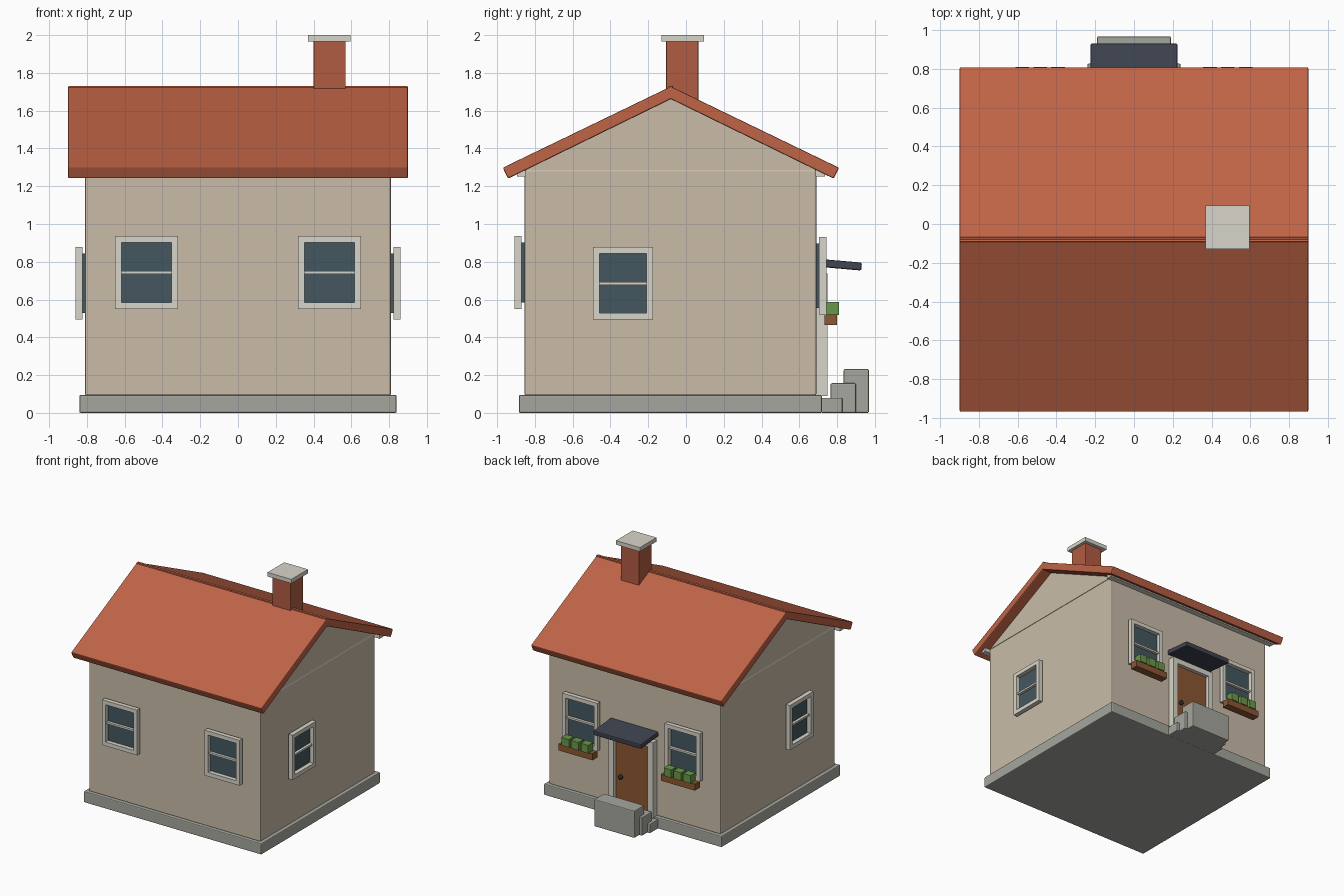
import bpy, bmesh, math
from mathutils import Matrix, Vector

if "Cube" in bpy.data.objects:
    bpy.data.objects.remove(bpy.data.objects["Cube"])


def material(name, r, g, b):
    m = bpy.data.materials.new(name)
    m.diffuse_color = tuple((c / 255) ** 2.2 for c in (r, g, b)) + (1,)
    m.use_nodes = True
    m.node_tree.nodes["Principled BSDF"].inputs["Base Color"].default_value = m.diffuse_color
    return m


PLASTER = material("plaster", 200, 187, 167)
STONE = material("stone", 165, 165, 158)
TILE = material("tile", 190, 100, 72)
BRICK = material("brick", 176, 92, 68)
TRIM = material("trim", 216, 212, 200)
GLASS = material("glass", 70, 88, 96)
WOOD = material("wood", 140, 88, 54)
SLATE = material("slate", 66, 70, 82)
LEAF = material("leaf", 105, 150, 75)
DARK = material("dark_metal", 50, 46, 44)


def finish(name, bm, mat, bevel=0.0, matrix=None):
    bmesh.ops.recalc_face_normals(bm, faces=bm.faces[:])
    if matrix:
        bm.transform(matrix)
    me = bpy.data.meshes.new(name)
    bm.to_mesh(me)
    bm.free()
    me.materials.append(mat)
    ob = bpy.data.objects.new(name, me)
    bpy.context.collection.objects.link(ob)
    if bevel:
        mod = ob.modifiers.new("bevel", "BEVEL")
        mod.width = bevel
        mod.segments = 2
    return ob


def add_box(bm, x, y, z):
    """Add a box given (min, max) pairs."""
    size = Vector((x[1] - x[0], y[1] - y[0], z[1] - z[0]))
    mid = Vector((sum(x) / 2, sum(y) / 2, sum(z) / 2))
    bmesh.ops.create_cube(bm, size=1, matrix=Matrix.Translation(mid) @ Matrix.Diagonal((*size, 1)))


def box(name, x, y, z, mat, bevel=0.0, matrix=None):
    bm = bmesh.new()
    add_box(bm, x, y, z)
    return finish(name, bm, mat, bevel, matrix)


def prism(name, profile, half, mat, bevel=0.0):
    """Extrude a (y, z) profile along x."""
    bm = bmesh.new()
    face = bm.faces.new([bm.verts.new((-half, y, z)) for y, z in profile])
    out = bmesh.ops.extrude_face_region(bm, geom=[face])["geom"]
    bmesh.ops.translate(bm, vec=(2 * half, 0, 0), verts=[v for v in out if isinstance(v, bmesh.types.BMVert)])
    return finish(name, bm, mat, bevel)


def window(name, pos, angle, w, h):
    """Window facing local -y, with its frame standing off the wall in front of the glass."""
    mtx = Matrix.Translation(pos) @ Matrix.Rotation(angle, 4, "Z")
    t, a, b = 0.034, w / 2, h / 2
    bm = bmesh.new()
    depth = (-0.053, -0.015)
    for s in (-1, 1):
        add_box(bm, sorted((s * a, s * (a - t))), depth, (-b, b))
        add_box(bm, (-a + t, a - t), depth, sorted((s * b, s * (b - t))))
    add_box(bm, (-a + t, a - t), (-0.04, -0.015), (-0.008, 0.008))
    finish(name + "_frame", bm, TRIM, 0, mtx)
    box(name + "_glass", (-a + t, a - t), (-0.017, 0.005), (-b + t, b - t), GLASS, 0, mtx)


# Body: plinth, walls and gable
box("plinth", (-0.84, 0.84), (-0.885, 0.72), (0, 0.095), STONE, 0.008)
box("walls", (-0.81, 0.81), (-0.855, 0.69), (0.09, 1.288), PLASTER, 0.01)
prism("gable", [(-0.855, 1.286), (0.69, 1.286), (-0.082, 1.665)], 0.81, PLASTER)

# Roof: two slopes meeting at the ridge, square-cut eaves
RIDGE = -0.08
for side, label in ((-1, "front"), (1, "back")):
    prism(label + "_roof_slope",
          [(RIDGE + side * y, z) for y, z in
           ((-0.012, 1.734), (0.89, 1.298), (0.862, 1.24), (-0.012, 1.667))], 0.9, TILE, 0.007)

# Boards under the eaves
for label, y in (("front", (-0.895, -0.85)), ("back", (0.685, 0.735))):
    box(label + "_eave_board", (-0.86, 0.86), y, (1.252, 1.295), TRIM)

# Chimney
box("chimney", (0.4, 0.57), (-0.105, 0.065), (1.6, 1.97), BRICK, 0.004)
box("chimney_cap", (0.37, 0.595), (-0.13, 0.095), (1.965, 2.0), TRIM)

# Windows on all four sides, with planters at the back
for s, label in ((-1, "left"), (1, "right")):
    window("front_" + label + "_window", (s * 0.484, -0.855, 0.743), 0, 0.333, 0.387)
    window("back_" + label + "_window", (s * 0.484, 0.69, 0.725), math.pi, 0.333, 0.41)
    window(label + "_side_window", (s * 0.807, -0.333, 0.686), s * math.pi / 2, 0.318, 0.382)
    cx = s * 0.484
    box(label + "_planter", (cx - 0.16, cx + 0.16), (0.732, 0.8), (0.464, 0.52), WOOD)
    for i in (-1, 0, 1):
        px = cx + i * 0.092
        box(f"{label}_plant_{i + 2}", (px - 0.035, px + 0.035), (0.743, 0.81), (0.518, 0.587), LEAF)

# Door with frame and knob
box("door", (-0.16, 0.16), (0.685, 0.717), (0.09, 0.69), WOOD)
bm = bmesh.new()
for s in (-1, 1):
    add_box(bm, sorted((s * 0.16, s * 0.21)), (0.685, 0.748), (0.09, 0.69))
add_box(bm, (-0.21, 0.21), (0.685, 0.748), (0.69, 0.737))
finish("door_frame", bm, TRIM)
bm = bmesh.new()
bmesh.ops.create_uvsphere(bm, u_segments=12, v_segments=8, radius=0.02, matrix=Matrix.Translation((0.11, 0.727, 0.35)))
finish("door_knob", bm, DARK)

# Canopy tilted slightly outwards
tilt = Matrix.Translation((0, 0.81, 0.785)) @ Matrix.Rotation(math.radians(-5), 4, "X")
box("canopy", (-0.225, 0.225), (-0.12, 0.12), (-0.021, 0.021), SLATE, 0.008, tilt)

# Steps, rising outwards
for i, (half, y, top) in enumerate((
        (0.24, (0.715, 0.828), 0.08), (0.215, (0.765, 0.9), 0.157), (0.19, (0.835, 0.968), 0.232))):
    box(f"step_{i + 1}", (-half, half), y, (0, top), STONE, 0.007)
